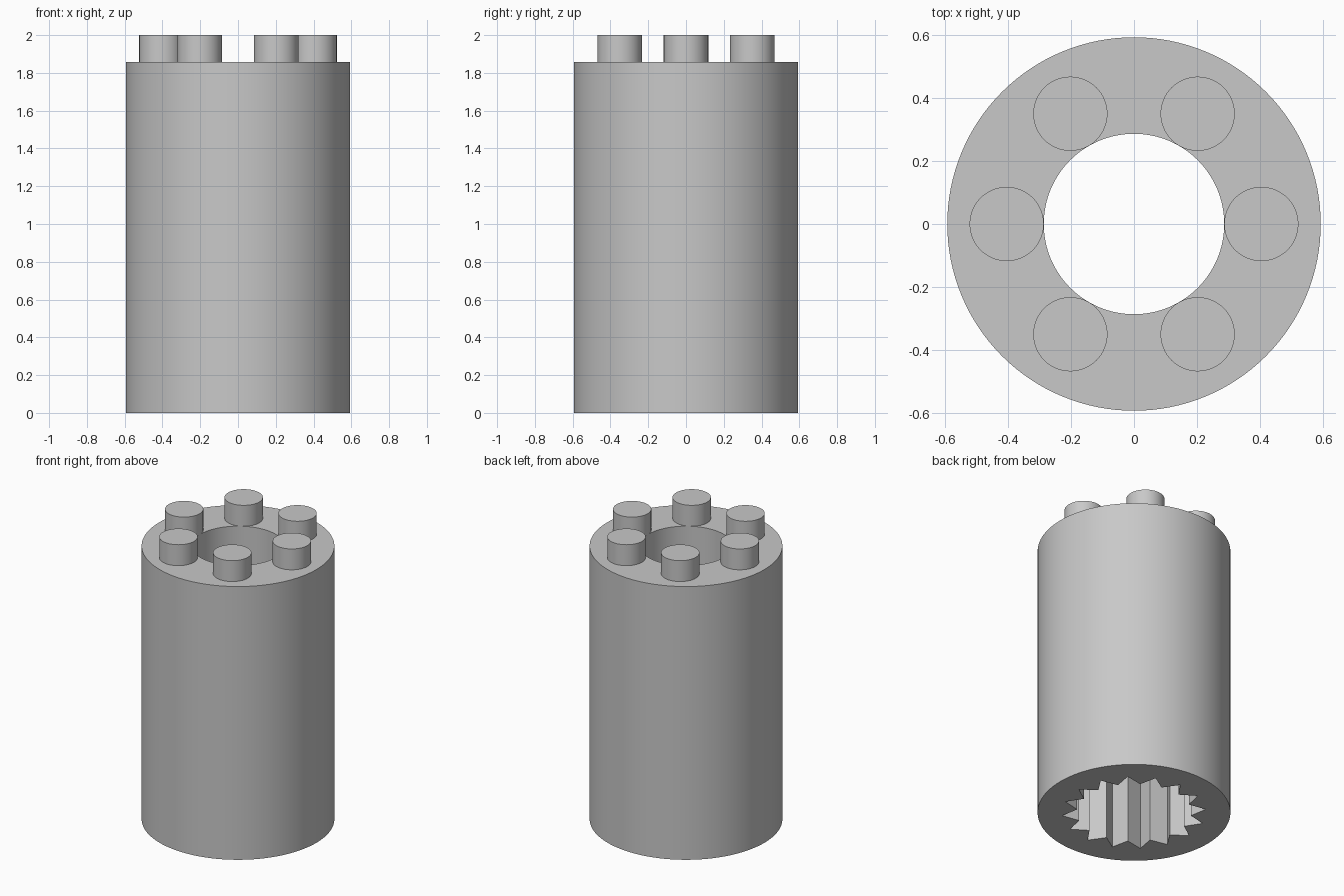
import bpy
import bmesh
from math import cos, sin, pi, radians
from mathutils import Matrix, Vector

cube = bpy.data.objects.get("Cube")
if cube:
    bpy.data.objects.remove(cube, do_unlink=True)

SEGMENTS = 128
TEETH = 16
BODY_TOP = 1.858
TOTAL_HEIGHT = 2.0
OUTER_R, BORE_R = 0.594, 0.287
TIP_R, VALLEY_R = 0.444, 0.352
SOCKET_DEPTH = 1.0
PEG_R, PEG_RING_R = 0.118, 0.405

grey = bpy.data.materials.new("plain grey")
grey.use_nodes = True
colour = (0.58, 0.58, 0.58, 1)
grey.diffuse_color = colour
grey.node_tree.nodes["Principled BSDF"].inputs["Base Color"].default_value = colour


def polar(r, angle, z=0):
    return Vector((r * cos(angle), r * sin(angle), z))


def circle(r, z):
    return [polar(r, 2 * pi * i / SEGMENTS, z) for i in range(SEGMENTS)]


def star(z):
    """Straight-sided star, alternating between tips and valleys."""
    corners = [polar(VALLEY_R if k % 2 else TIP_R, pi * k / TEETH, z)
               for k in range(2 * TEETH)]
    steps = SEGMENTS // len(corners)
    return [a.lerp(b, s / steps)
            for a, b in zip(corners, corners[1:] + corners[:1])
            for s in range(steps)]


def finish(bm, name):
    bmesh.ops.recalc_face_normals(bm, faces=bm.faces)
    mesh = bpy.data.meshes.new(name)
    bm.to_mesh(mesh)
    bm.free()
    mesh.materials.append(grey)
    obj = bpy.data.objects.new(name, mesh)
    bpy.context.collection.objects.link(obj)
    bpy.ops.object.select_all(action="DESELECT")
    obj.select_set(True)
    bpy.context.view_layer.objects.active = obj
    bpy.ops.object.shade_smooth_by_angle(angle=radians(25))
    return obj


# Body: outer wall, top rim, round bore, inner ledge, toothed socket, base
bm = bmesh.new()
profile = [circle(OUTER_R, 0), circle(OUTER_R, BODY_TOP),
           circle(BORE_R, BODY_TOP), circle(BORE_R, SOCKET_DEPTH),
           star(SOCKET_DEPTH), star(0)]
rings = [[bm.verts.new(p) for p in ring] for ring in profile]
for low, high in zip(rings, rings[1:] + rings[:1]):
    for i in range(SEGMENTS):
        j = (i + 1) % SEGMENTS
        bm.faces.new((low[i], low[j], high[j], high[i]))
finish(bm, "toothed_sleeve_body")

# Six pegs around the top rim
PEG_BASE = BODY_TOP - 0.01
for n in range(6):
    bm = bmesh.new()
    centre = polar(PEG_RING_R, n * pi / 3, (PEG_BASE + TOTAL_HEIGHT) / 2)
    bmesh.ops.create_cone(bm, cap_ends=True, segments=64,
                          radius1=PEG_R, radius2=PEG_R,
                          depth=TOTAL_HEIGHT - PEG_BASE,
                          matrix=Matrix.Translation(centre))
    finish(bm, f"top_peg_{n + 1}")
